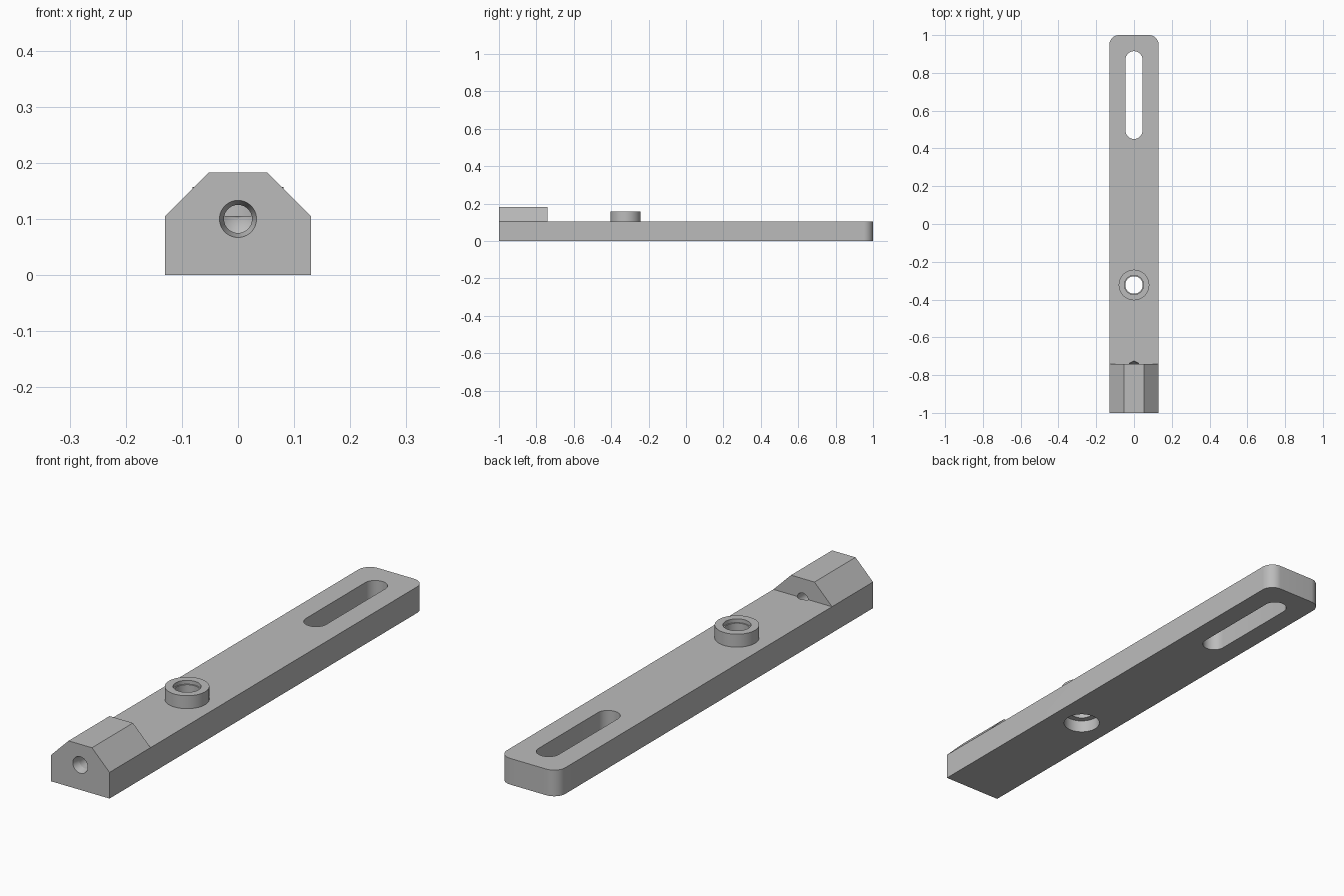
import bpy, bmesh, math
from mathutils import Matrix, Vector

if "Cube" in bpy.data.objects:
    bpy.data.objects.remove(bpy.data.objects["Cube"], do_unlink=True)

grey = bpy.data.materials.new("plain grey")
grey.use_nodes = True
grey.diffuse_color = (0.5, 0.5, 0.5, 1)
grey.node_tree.nodes["Principled BSDF"].inputs["Base Color"].default_value = grey.diffuse_color

HALF_W, BAR_H, BOSS_Y, BLOCK_BACK = 0.13, 0.105, -0.323, -0.74
HOLE_Z = 0.1


def finish(name, bm):
    bmesh.ops.recalc_face_normals(bm, faces=bm.faces)
    mesh = bpy.data.meshes.new(name)
    bm.to_mesh(mesh)
    bm.free()
    mesh.materials.append(grey)
    obj = bpy.data.objects.new(name, mesh)
    bpy.context.collection.objects.link(obj)
    return obj


def prism(name, outline, offset):
    """Extrude a closed outline of 3D points along an offset."""
    bm = bmesh.new()
    face = bm.faces.new([bm.verts.new(p) for p in outline])
    out = bmesh.ops.extrude_face_region(bm, geom=[face], use_keep_orig=True)
    moved = [g for g in out["geom"] if isinstance(g, bmesh.types.BMVert)]
    bmesh.ops.translate(bm, verts=moved, vec=offset)
    return finish(name, bm)


def lathe(name, profile, matrix, sides=64):
    """Solid of revolution from (radius, height) pairs about local z."""
    bm = bmesh.new()
    rings = []
    for r, h in profile:
        angles = [math.tau * i / sides for i in range(sides)] if r else [0]
        rings.append([bm.verts.new(matrix @ Vector((r * math.cos(a), r * math.sin(a), h)))
                      for a in angles])
    for a, b in zip(rings, rings[1:]):
        for i in range(sides):
            j = (i + 1) % sides
            if len(b) == 1:
                bm.faces.new((a[i], a[j], b[0]))
            else:
                bm.faces.new((a[i], a[j], b[j], b[i]))
    for ring in (rings[0], rings[-1]):
        if len(ring) > 1:
            bm.faces.new(ring)
    return finish(name, bm)


def arc(cx, cy, r, start, end, z, steps=16):
    angles = [math.radians(start + (end - start) * i / steps) for i in range(steps + 1)]
    return [(cx + r * math.cos(a), cy + r * math.sin(a), z) for a in angles]


def combine(body, tool, operation):
    mod = body.modifiers.new(tool.name, 'BOOLEAN')
    mod.operation, mod.solver, mod.object = operation, 'EXACT', tool
    bpy.context.view_layer.objects.active = body
    bpy.ops.object.modifier_apply(modifier=mod.name)
    bpy.data.objects.remove(tool, do_unlink=True)


# Flat bar with rounded rear corners
R = 0.05
bar = prism("slotted_bar",
            [(-HALF_W, -1, 0), (HALF_W, -1, 0)]
            + arc(HALF_W - R, 1 - R, R, 0, 90, 0)
            + arc(-HALF_W + R, 1 - R, R, 90, 180, 0), (0, 0, BAR_H))

# Chamfered front block and round boss
block = prism("front_block",
              [(-HALF_W, -1, BAR_H), (HALF_W, -1, BAR_H), (0.052, -1, 0.183), (-0.052, -1, 0.183)],
              (0, 1 + BLOCK_BACK, 0))
combine(bar, block, 'UNION')
upright = Matrix.Translation((0, BOSS_Y, 0))
boss = lathe("round_boss", [(0.081, 0.08), (0.081, 0.157)], upright)
combine(bar, boss, 'UNION')

# Long adjustment slot
slot = prism("slot_cutter",
             arc(0, 0.87, 0.045, 0, 180, -0.05) + arc(0, 0.495, 0.045, 180, 360, -0.05),
             (0, 0, 0.3))
combine(bar, slot, 'DIFFERENCE')

# Boss bore, wider at the underside and eased at the top
bore = lathe("bore_cutter", [(0.07, -0.05), (0.07, 0.05), (0.046, 0.05), (0.046, 0.142),
                             (0.051, 0.142), (0.051, 0.2)], upright)
combine(bar, bore, 'DIFFERENCE')

# Countersunk blind hole in the front, ending in a drill point
along_y = Matrix.Translation((0, -1, HOLE_Z)) @ Matrix.Rotation(-math.pi / 2, 4, 'X')
drill = lathe("drill_cutter", [(0.033, -0.05), (0.033, 0), (0.025, 0.03),
                               (0.025, 0.262), (0, 0.277)], along_y)
combine(bar, drill, 'DIFFERENCE')

# Smooth round walls, keep edges crisp
bpy.ops.object.select_all(action='DESELECT')
bar.select_set(True)
bpy.context.view_layer.objects.active = bar
bpy.ops.object.shade_smooth_by_angle(angle=math.radians(12))
